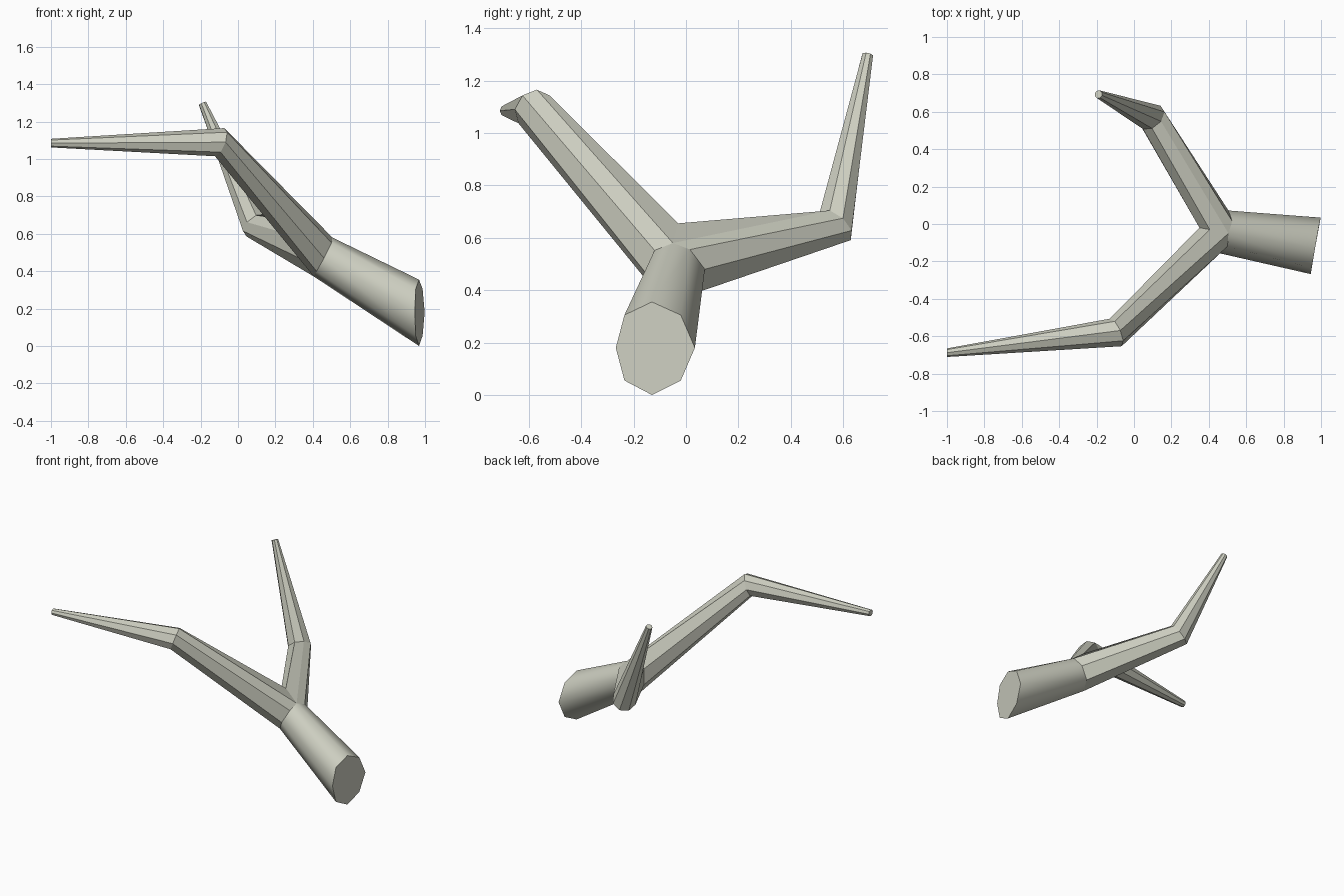
import bpy
import math
from mathutils import Vector

if "Cube" in bpy.data.objects:
    bpy.data.objects.remove(bpy.data.objects["Cube"])

bark = bpy.data.materials.new("pale bleached wood")
bark.diffuse_color = (0.61, 0.62, 0.53, 1)
bark.use_nodes = True
bark.node_tree.nodes["Principled BSDF"].inputs["Base Color"].default_value = bark.diffuse_color


def ring(center, normal, up, radius, side):
    """Octagon starting at 'up', turning to the right (side=1) or left (side=-1)."""
    n = Vector(normal).normalized()
    u = Vector(up)
    u = (u - n * u.dot(n)).normalized()
    v = n.cross(u) * side
    return [Vector(center) + radius * (u * math.cos(a) + v * math.sin(a))
            for a in (i * math.pi / 4 for i in range(8))]


def tube(name, rings, flip, cap_start=False, cap_end=False):
    """Skin a list of eight-point rings."""
    verts = [tuple(p) for r in rings for p in r]
    faces = []
    for k in range(len(rings) - 1):
        for i in range(8):
            j = (i + 1) % 8
            faces.append((k * 8 + i, k * 8 + j, k * 8 + 8 + j, k * 8 + 8 + i))
    last = (len(rings) - 1) * 8
    if cap_start:
        faces.append(tuple(reversed(range(8))))
    if cap_end:
        faces.append(tuple(range(last, last + 8)))
    if flip:
        faces = [tuple(reversed(f)) for f in faces]
    mesh = bpy.data.meshes.new(name)
    mesh.from_pydata(verts, [], faces)
    mesh.materials.append(bark)
    ob = bpy.data.objects.new(name, mesh)
    bpy.context.collection.objects.link(ob)
    return ob


# Trunk rings, listed from the top vertex around the right side
base = [(0.968, -0.13, 0.355), (0.987, -0.02, 0.305), (0.998, 0.034, 0.18), (0.987, -0.02, 0.055),
        (0.968, -0.13, 0.0), (0.95, -0.235, 0.055), (0.945, -0.268, 0.18), (0.95, -0.235, 0.305)]
fork = [(0.505, -0.05, 0.58), (0.525, 0.015, 0.555), (0.505, 0.072, 0.48), (0.455, 0.06, 0.397),
        (0.405, -0.03, 0.372), (0.42, -0.12, 0.40), (0.46, -0.157, 0.47), (0.50, -0.12, 0.552)]
# Crotch arc shared by both branches, bottom to top
crotch = [(0.35, -0.02, 0.46), (0.35, -0.02, 0.575), (0.405, -0.03, 0.655)]

trunk = tube("trunk", [base, fork], False, cap_start=True)
for p in trunk.data.polygons:
    p.use_smooth = len(p.vertices) == 4

# Rear branch: right half of the fork ring plus the crotch
up = (0.05, -0.01, 0.1)
tube("rear_branch", [
    fork[:5] + crotch,
    ring((0.095, 0.57, 0.645), (-0.91, 1.0, 1.12), up, 0.08, 1),
    ring((-0.19, 0.693, 1.297), (-0.4, 0.165, 0.9), up, 0.022, 1),
], False, cap_end=True)

# Front branch: left half of the fork ring plus the crotch
tube("front_branch", [
    [fork[0]] + fork[:3:-1] + crotch,
    ring((-0.098, -0.58, 1.09), (-1.55, -0.67, 0.61), (0, 0, 1), 0.08, -1),
    ring((-1.0, -0.688, 1.085), (-1, 0, 0), (0, 0, 1), 0.023, -1),
], True, cap_end=True)

# Make every face point outward
for ob in bpy.data.objects:
    ob.data.validate()
    ob.data.update()
